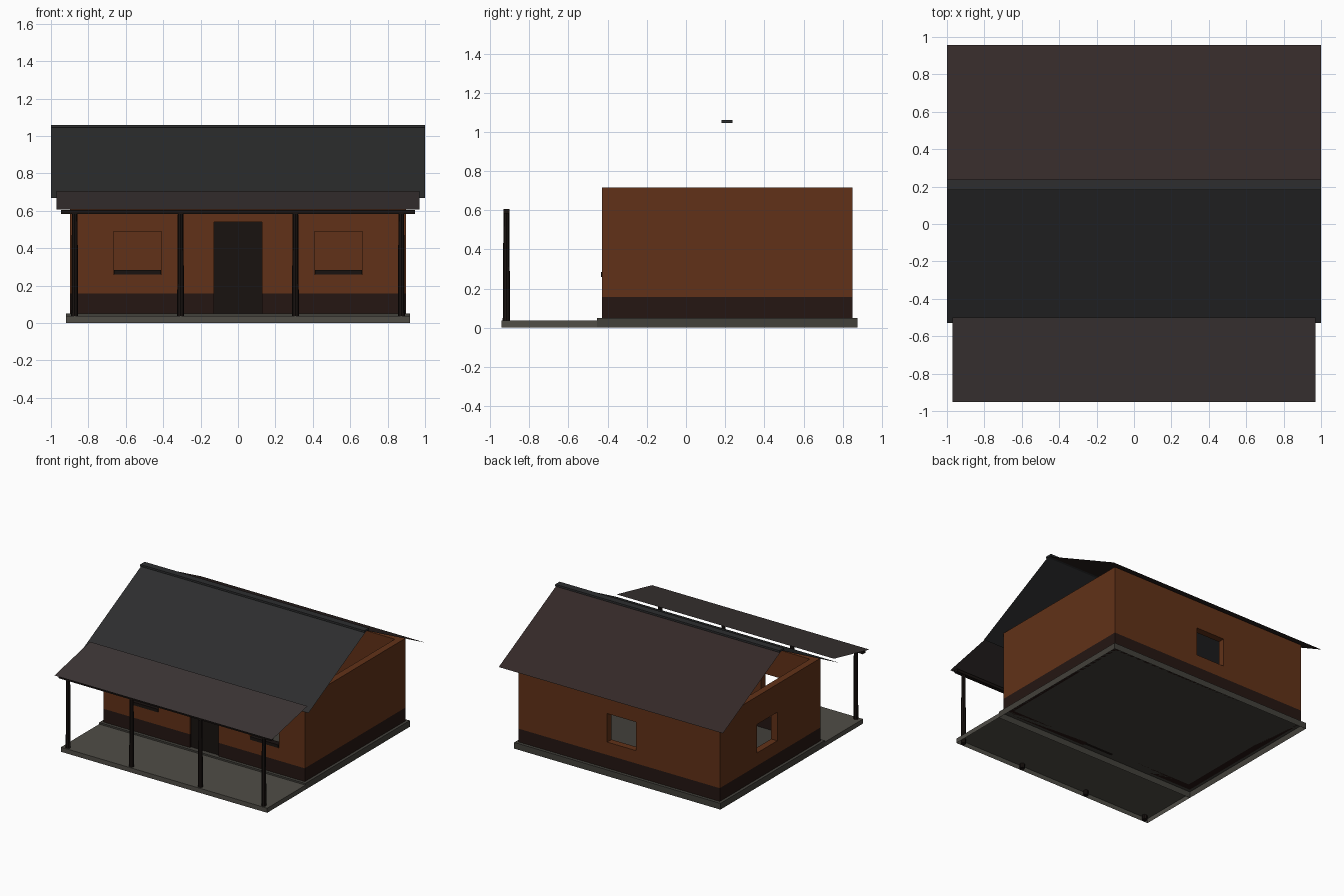
import bpy, bmesh

if "Cube" in bpy.data.objects:
    bpy.data.objects.remove(bpy.data.objects["Cube"])


def material(name, rgb):
    m = bpy.data.materials.new(name)
    m.diffuse_color = (*rgb, 1)
    m.use_nodes = True
    m.node_tree.nodes["Principled BSDF"].inputs["Base Color"].default_value = m.diffuse_color
    return m


BROWN = material("clay_wall", (0.12, 0.031, 0.009))
DARK = material("dark_plinth", (0.018, 0.008, 0.006))
FRONT_METAL = material("front_roof_metal", (0.026, 0.027, 0.028))
BACK_METAL = material("back_roof_metal", (0.034, 0.022, 0.021))
PORCH_METAL = material("porch_roof_metal", (0.045, 0.036, 0.035))
HOUSE_STONE = material("house_concrete", (0.055, 0.052, 0.043))
PORCH_STONE = material("porch_concrete", (0.08, 0.075, 0.062))
WOOD = material("dark_wood", (0.009, 0.006, 0.005))


def add_mesh(name, bm, mat):
    me = bpy.data.meshes.new(name)
    bm.to_mesh(me)
    bm.free()
    ob = bpy.data.objects.new(name, me)
    bpy.context.collection.objects.link(ob)
    if mat:
        me.materials.append(mat)
    return ob


def box(name, x, y, z, mat=None, open_bottom=False):
    """Box from (min, max) pairs along each axis."""
    bm = bmesh.new()
    bmesh.ops.create_cube(bm, size=1)
    for v in bm.verts:
        for i, (lo, hi) in enumerate((x, y, z)):
            v.co[i] = (lo + hi) / 2 + v.co[i] * (hi - lo)
    if open_bottom:
        bm.normal_update()
        under = [f for f in bm.faces if f.normal.z < -0.5]
        bmesh.ops.delete(bm, geom=under, context='FACES_ONLY')
    return add_mesh(name, bm, mat)


def sheet(name, half_width, low, high, mat):
    """Thin sloping roof sheet between two (y, z) points."""
    bm = bmesh.new()
    pts = [(-half_width, *low), (half_width, *low), (half_width, *high), (-half_width, *high)]
    f = bm.faces.new([bm.verts.new(p) for p in pts])
    f.normal_update()
    if f.normal.z < 0:
        f.normal_flip()
    return add_mesh(name, bm, mat)


def cut(ob, cutters):
    """Apply boolean cuts with boxes, then remove the boxes."""
    for i, (x, y, z) in enumerate(cutters):
        c = box(f"cutter_{i}", x, y, z)
        c.hide_render = True
        mod = ob.modifiers.new("cut", 'BOOLEAN')
        mod.operation, mod.solver, mod.object = 'DIFFERENCE', 'EXACT', c
        bpy.context.view_layer.objects.active = ob
        bpy.ops.object.modifier_apply(modifier=mod.name)
        bpy.data.objects.remove(c)


# Floor slabs, hollow underneath
box("house_slab", (-0.92, 0.92), (-0.455, 0.875), (0, 0.05), HOUSE_STONE, True)
box("porch_slab", (-0.92, 0.92), (-0.942, -0.455), (0, 0.037), PORCH_STONE, True)

# Walls: dark plinth below, clay wall above, open at the gables
T = 0.055
X, Y = (-0.897, 0.897), (-0.43, 0.85)
inside = ((X[0] + T, X[1] - T), (Y[0] + T, Y[1] - T), (-1, 2))
FRONT = (Y[0] - 0.1, Y[0] + 0.1)
door_hole = ((-0.128, 0.128), FRONT, (-0.1, 0.54))
WZ = (0.26, 0.49)
plinth = box("wall_plinth", X, Y, (0.05, 0.157), DARK)
cut(plinth, [inside, door_hole])
walls = box("walls", X, Y, (0.157, 0.716), BROWN)
cut(walls, [
    inside, door_hole,
    ((-0.666, -0.408), FRONT, WZ),
    ((0.408, 0.666), FRONT, WZ),
    ((-0.15, 0.108), (0.75, 0.95), WZ),      # back window
    ((-1.0, -0.8), (0.118, 0.376), WZ),      # left window
])

# Door and front window sills
box("door", (-0.128, 0.128), (-0.415, -0.39), (0.05, 0.54), WOOD)
for side, cx in (("left", -0.537), ("right", 0.537)):
    box(f"{side}_window_sill", (cx - 0.125, cx + 0.125), (-0.433, -0.385), (0.259, 0.284), WOOD)

# Porch posts, slightly tapered, and beam
for i, px in enumerate((-0.873, -0.307, 0.307, 0.873)):
    bm = bmesh.new()
    bmesh.ops.create_cone(bm, cap_ends=True, segments=8, radius1=0.019, radius2=0.015, depth=0.6)
    bmesh.ops.translate(bm, verts=bm.verts, vec=(px, -0.917, 0.3))
    add_mesh(f"porch_post_{i + 1}", bm, WOOD)
box("porch_beam", (-0.947, 0.947), (-0.932, -0.9), (0.582, 0.605), WOOD)

# Roof sheets and ridge cap
RIDGE = (0.21, 1.05)
sheet("front_roof", 1.0, (-0.53, 0.668), RIDGE, FRONT_METAL)
sheet("back_roof", 1.0, (0.958, 0.668), RIDGE, BACK_METAL)
sheet("porch_roof", 0.97, (-0.953, 0.606), (-0.5, 0.705), PORCH_METAL)
box("ridge_cap", (-1.0, 1.0), (0.182, 0.238), (1.045, 1.06), FRONT_METAL)
